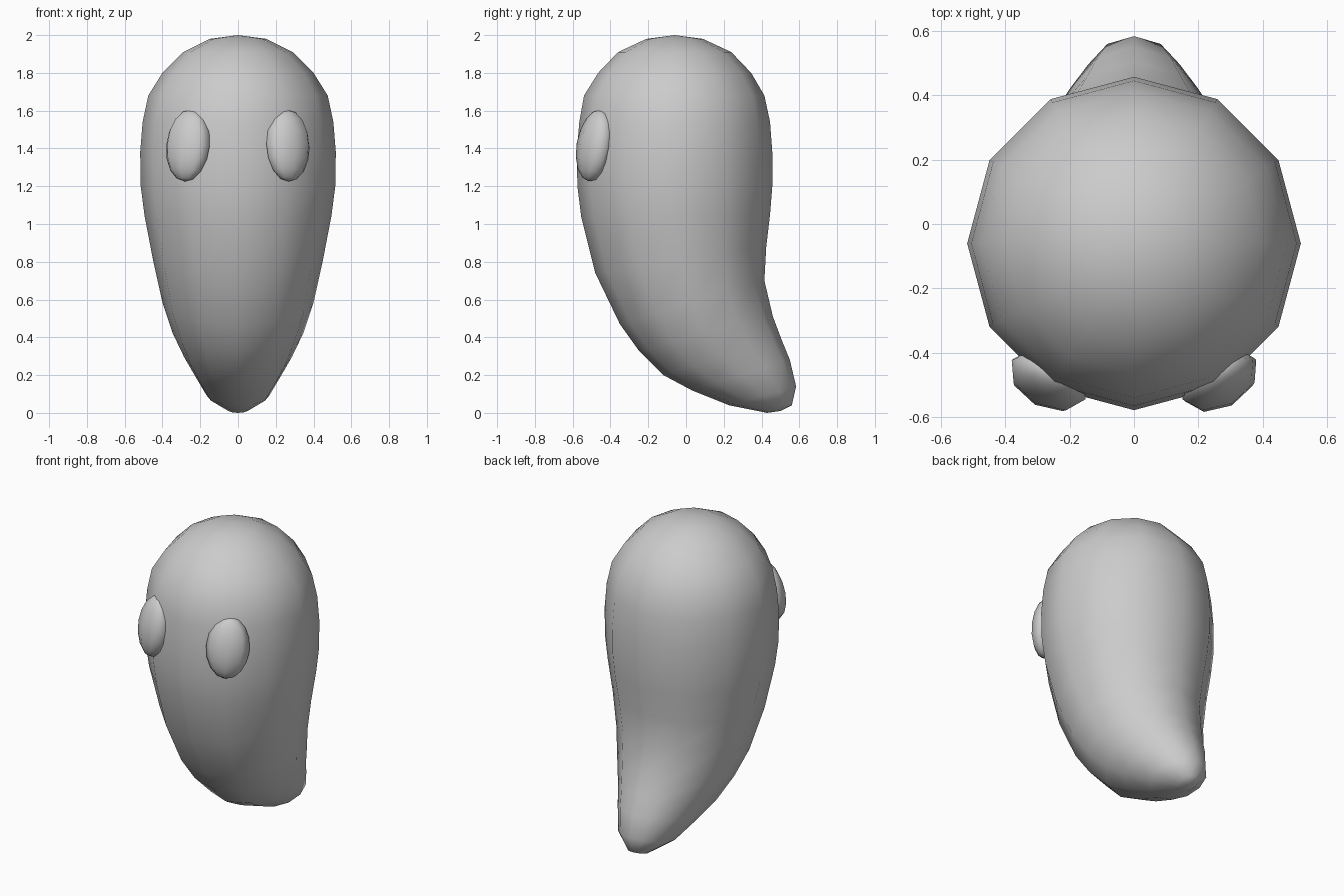
import bpy, bmesh
from math import sin, cos, pi, radians
from mathutils import Vector

cube = bpy.data.objects.get("Cube")
if cube:
    bpy.data.objects.remove(cube, do_unlink=True)

grey = bpy.data.materials.new("plain grey")
grey.use_nodes = True
colour = (0.6, 0.6, 0.6, 1)
grey.diffuse_color = colour
grey.node_tree.nodes["Principled BSDF"].inputs["Base Color"].default_value = colour

SIDES = 12


def finish(name, bm):
    bmesh.ops.recalc_face_normals(bm, faces=bm.faces)
    mesh = bpy.data.meshes.new(name)
    bm.to_mesh(mesh)
    bm.free()
    mesh.materials.append(grey)
    mesh.shade_smooth()
    obj = bpy.data.objects.new(name, mesh)
    bpy.context.collection.objects.link(obj)
    return obj


# Body rings: front y, front z, back y, back z, half width
rings = [
    (-0.21, 1.98, 0.09, 1.98, 0.15),
    (-0.36, 1.91, 0.24, 1.91, 0.29),
    (-0.465, 1.8, 0.345, 1.8, 0.4),
    (-0.54, 1.68, 0.415, 1.68, 0.475),
    (-0.565, 1.54, 0.445, 1.54, 0.505),
    (-0.578, 1.38, 0.457, 1.38, 0.518),
    (-0.575, 1.2, 0.457, 1.2, 0.515),
    (-0.555, 1.04, 0.445, 1.05, 0.495),
    (-0.48, 0.74, 0.425, 0.88, 0.45),
    (-0.35, 0.47, 0.415, 0.7, 0.4),
    (-0.25, 0.33, 0.46, 0.51, 0.345),
    (-0.12, 0.2, 0.505, 0.39, 0.285),
    (0.03, 0.12, 0.55, 0.28, 0.23),
    (0.23, 0.04, 0.583, 0.14, 0.165),
    (0.43, 0.0, 0.56, 0.04, 0.06),
]

# Body: tilted rings joined from the crown down to the tail
bm = bmesh.new()
loops = []
for fy, fz, by, bz, width in rings:
    front, back = Vector((0, fy, fz)), Vector((0, by, bz))
    middle, half = (front + back) / 2, (back - front) / 2
    loops.append([bm.verts.new(middle + half * cos(a) + Vector((width * sin(a), 0, 0)))
                  for a in (2 * pi * i / SIDES for i in range(SIDES))])
crown = bm.verts.new((0, -0.06, 2))
tail_tip = bm.verts.new((0, 0.5, 0.01))
for i in range(SIDES):
    j = (i + 1) % SIDES
    for upper, lower in zip(loops, loops[1:]):
        bm.faces.new((upper[i], upper[j], lower[j], lower[i]))
    bm.faces.new((crown, loops[0][i], loops[0][j]))
    bm.faces.new((tail_tip, loops[-1][i], loops[-1][j]))
finish("body", bm)

# Eyes: tall low-sided ovals turned outwards and leaning back
for name, side, lean in (("left_eye", 1, 4), ("right_eye", -1, 1)):
    bm = bmesh.new()
    bmesh.ops.create_uvsphere(bm, u_segments=8, v_segments=8, radius=1)
    eye = finish(name, bm)
    eye.scale = (0.13, 0.085, 0.192)
    eye.rotation_euler = (radians(-9), radians(lean), radians(28 * side))
    eye.location = (0.265 * side, -0.483, 1.415)
